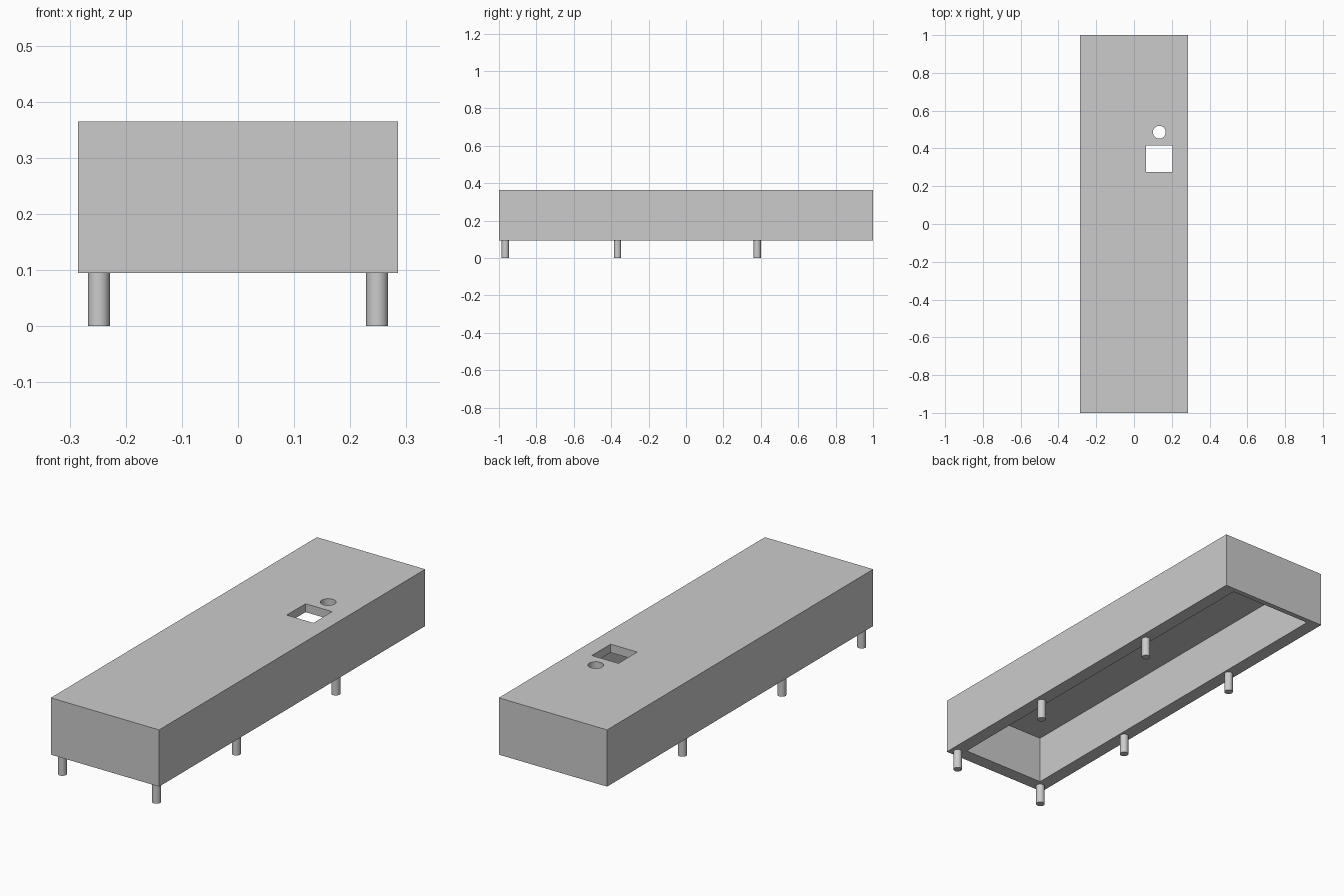
import bpy

cube = bpy.data.objects.get("Cube")
if cube:
    bpy.data.objects.remove(cube, do_unlink=True)

grey = bpy.data.materials.new("plain_grey")
grey.use_nodes = True
grey.diffuse_color = (0.6, 0.6, 0.6, 1)
grey.node_tree.nodes["Principled BSDF"].inputs["Base Color"].default_value = (0.6, 0.6, 0.6, 1)


def box(name, low, high):
    """Box spanning two opposite corners."""
    centre = [(a + b) / 2 for a, b in zip(low, high)]
    bpy.ops.mesh.primitive_cube_add(size=1, location=centre)
    obj = bpy.context.object
    obj.name = name
    obj.scale = [b - a for a, b in zip(low, high)]
    bpy.ops.object.transform_apply(location=False, rotation=False, scale=True)
    return obj


def cylinder(name, radius, x, y, bottom, top):
    """Upright cylinder between two heights."""
    bpy.ops.mesh.primitive_cylinder_add(vertices=32, radius=radius, depth=top - bottom,
                                        location=(x, y, (bottom + top) / 2))
    obj = bpy.context.object
    obj.name = name
    return obj


def cut(target, cutter):
    """Subtract the cutter from the target and discard it."""
    cutter.hide_render = True
    mod = target.modifiers.new("cut", 'BOOLEAN')
    mod.operation = 'DIFFERENCE'
    mod.solver = 'EXACT'
    mod.object = cutter
    bpy.context.view_layer.objects.active = target
    bpy.ops.object.modifier_apply(modifier=mod.name)
    bpy.data.objects.remove(cutter, do_unlink=True)


def finish(obj):
    obj.data.materials.clear()
    obj.data.materials.append(grey)
    bpy.ops.object.select_all(action='DESELECT')
    obj.select_set(True)
    bpy.context.view_layer.objects.active = obj
    bpy.ops.object.shade_smooth_by_angle(angle=0.6)


HALF_W, BASE, TOP = 0.285, 0.095, 0.365
WALL, CEILING = 0.065, 0.325

# Hollow body, open underneath, with two openings through the top
body = box("body", (-HALF_W, -1, BASE), (HALF_W, 1, TOP))
cut(body, box("cavity_cutter", (WALL - HALF_W, WALL - 1, 0),
              (HALF_W - WALL, 0.975, CEILING)))
cut(body, box("square_hole_cutter", (0.064, 0.275, 0.3), (0.204, 0.416, 0.4)))
cut(body, cylinder("round_hole_cutter", 0.034, 0.134, 0.486, 0.3, 0.4))
finish(body)

# Three pairs of round legs under the rim
for row, y in (("front", -0.966), ("middle", -0.366), ("rear", 0.381)):
    for side, x in (("left", 0.248), ("right", -0.248)):
        finish(cylinder(f"{row}_{side}_leg", 0.0195, x, y, 0, BASE))
